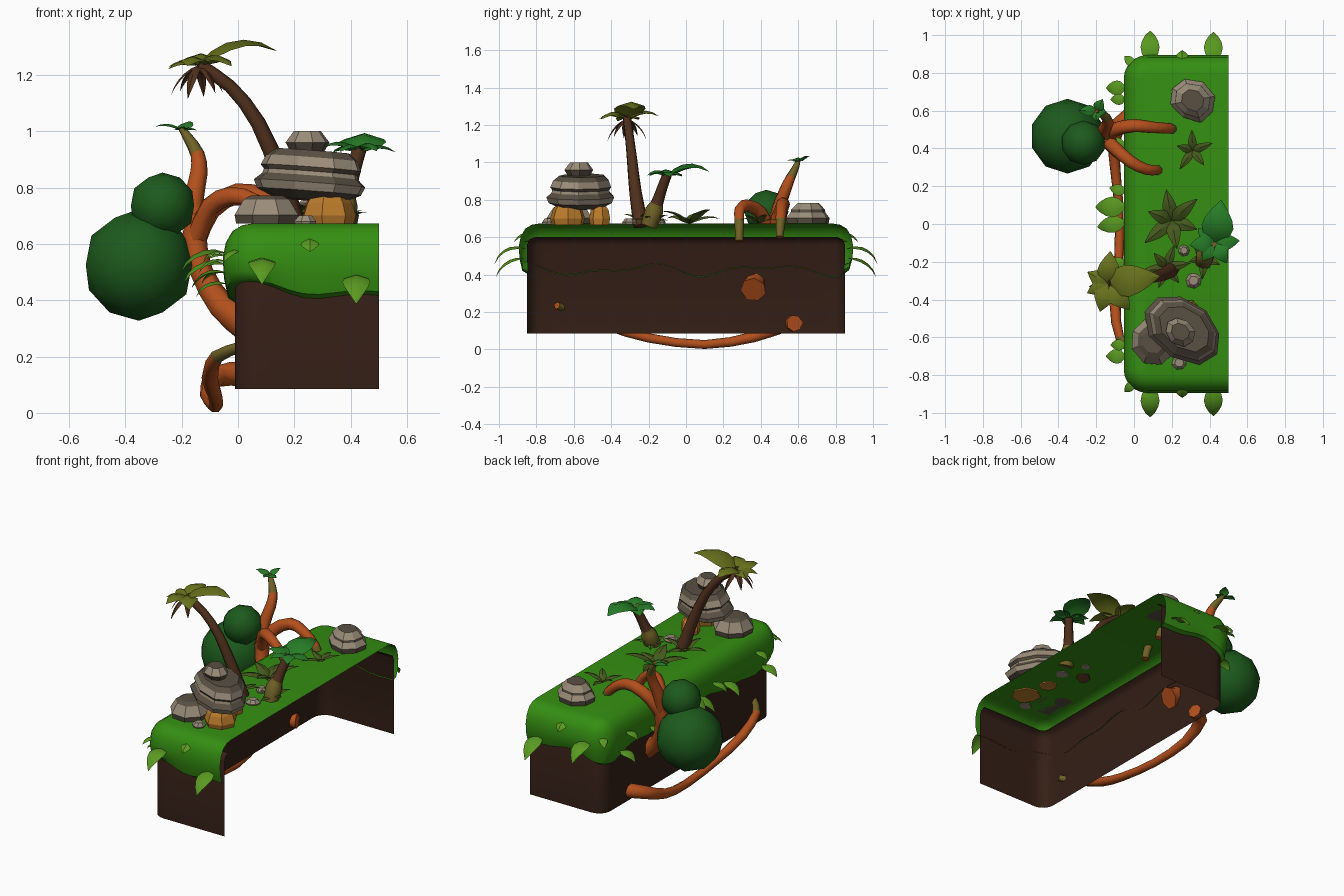
import bpy, bmesh, math, random
from mathutils import Vector as V, Matrix, Quaternion

if "Cube" in bpy.data.objects:
    bpy.data.objects.remove(bpy.data.objects["Cube"])
random.seed(4)

def mat(name, c):
    m = bpy.data.materials.new(name)
    m.diffuse_color = (*c, 1)
    m.use_nodes = True
    m.node_tree.nodes["Principled BSDF"].inputs["Base Color"].default_value = m.diffuse_color
    return m

GRASS = mat("grass", (0.035, 0.27, 0.006))
DIRT = mat("dirt", (0.035, 0.014, 0.008))
ORANGE = mat("orange_wood", (0.45, 0.08, 0.012))
OLIVE = mat("olive_wood", (0.16, 0.12, 0.02))
BROWN = mat("brown_wood", (0.08, 0.03, 0.012))
BUSH = mat("bush", (0.012, 0.1, 0.012))
STONE = mat("stone", (0.32, 0.26, 0.19))
DARK = mat("dark_stone", (0.1, 0.08, 0.055))
YELLOW = mat("yellow_stone", (0.5, 0.2, 0.025))
LEAF = mat("green_leaf", (0.02, 0.2, 0.02))
LIME = mat("lime_leaf", (0.1, 0.32, 0.015))
PALM = mat("palm_leaf", (0.14, 0.17, 0.012))
PLANT = mat("plant_leaf", (0.06, 0.1, 0.012))

def finish(name, bm, mats, smooth=None):
    me = bpy.data.meshes.new(name)
    bm.to_mesh(me)
    bm.free()
    for m in mats:
        me.materials.append(m)
    ob = bpy.data.objects.new(name, me)
    bpy.context.collection.objects.link(ob)
    if smooth:
        bpy.ops.object.select_all(action='DESELECT')
        ob.select_set(True)
        bpy.context.view_layer.objects.active = ob
        bpy.ops.object.shade_smooth_by_angle(angle=math.radians(smooth))
    return ob

def bridge(bm, a, b, closed, mi=0):
    n = len(a)
    for i in range(n if closed else n - 1):
        j = (i + 1) % n
        bm.faces.new((a[i], a[j], b[j], b[i])).material_index = mi

# U-shaped footprint of the block, open on the right: (point, outward normal)
foot = [(V((0.5 - 0.43 * i / 8, -0.85, 0)), V((0, -1, 0))) for i in range(8)]
for s, a0 in ((-1, 270), (1, 180)):
    for i in range(7):
        a = math.radians(a0 - 15 * i)
        n = V((math.cos(a), math.sin(a), 0))
        foot.append((V((0.07, 0.77 * s, 0)) + n * 0.08, n))
    if s < 0:
        foot += [(V((-0.01, -0.77 + 1.54 * i / 24, 0)), V((-1, 0, 0))) for i in range(1, 24)]
foot += [(V((0.07 + 0.43 * i / 8, 0.85, 0)), V((0, 1, 0))) for i in range(1, 9)]

def shell(name, profile, m, cap):
    """profile: (offset, z, wave strength)"""
    bm = bmesh.new()
    rows = []
    for d, z, w in profile:
        s, row, last = 0, [], foot[0][0]
        for p, n in foot:
            s += (p - last).length
            last = p
            wave = 0.6 * math.sin(9.5 * s + 3.6) + 0.4 * math.sin(17 * s)
            row.append(bm.verts.new(p + n * d + V((0, 0, z + w * wave))))
        rows.append(row)
    for a, b in zip(rows, rows[1:]):
        bridge(bm, b, a, False)
    if cap:
        bm.faces.new(rows[-1][::-1])
    finish(name, bm, [m], 45)

shell("dirt_walls", [(0, 0.085, 0), (0, 0.56, 0), (-0.012, 0.588, 0), (-0.04, 0.6, 0)], DIRT, False)
shell("grass_cap", [(-0.005, 0.425, 0.04), (0.025, 0.44, 0.035), (0.04, 0.49, 0.012), (0.044, 0.55, 0),
                    (0.033, 0.605, 0), (0.01, 0.645, 0), (-0.025, 0.666, 0), (-0.06, 0.672, 0)], GRASS, True)

def tube(name, pts, mats=(ORANGE, OLIVE), tip=0, sides=7):
    """pts: (x, y, z, radius), smoothed; the last `tip` spans use the second material"""
    P = [V(p) for p in pts]
    ring = []
    for i in range(len(P) - 1):
        a, b, c, d = P[max(i - 1, 0)], P[i], P[i + 1], P[min(i + 2, len(P) - 1)]
        for t in (0, 0.5):
            ring.append(0.5 * (2 * b + (c - a) * t + (2 * a - 5 * b + 4 * c - d) * t * t
                               + (3 * b - a - 3 * c + d) * t ** 3))
    ring.append(P[-1])
    bm = bmesh.new()
    q, old, rows = Quaternion(), V((0, 0, 1)), []
    for i, p in enumerate(ring):
        t = (ring[min(i + 1, len(ring) - 1)].xyz - ring[max(i - 1, 0)].xyz).normalized()
        q = old.rotation_difference(t) @ q
        old = t
        rows.append([bm.verts.new(p.xyz + q @ V((math.cos(k * math.tau / sides), math.sin(k * math.tau / sides), 0)) * p.w)
                     for k in range(sides)])
    for i, (a, b) in enumerate(zip(rows, rows[1:])):
        bridge(bm, a, b, True, int(i >= len(rows) - 1 - 2 * tip))
    bm.faces.new(rows[0][::-1])
    bm.faces.new(rows[-1])
    finish(name, bm, mats, 60)

def leaves(name, items, m):
    """items: (base, azimuth, elevation, length, width, droop)"""
    bm = bmesh.new()
    shape = [0.2, 0.85, 1, 0.85, 0.5, 0.03]
    for base, az, el, ln, wd, droop in items:
        az = math.radians(az)
        out, side = V((math.cos(az), math.sin(az), 0)), V((-math.sin(az), math.cos(az), 0))
        p, rows = V(base), []
        for i, w in enumerate(shape):
            e = math.radians(el - droop * i / 5)
            up = V((0, 0, math.cos(e))) - out * math.sin(e)
            half = side * w * wd / 2
            rows.append([bm.verts.new(v) for v in (p - half - up * w * wd * 0.16, p, p + half - up * w * wd * 0.16)])
            p = p + (out * math.cos(e) + V((0, 0, math.sin(e)))) * ln / 5
        for a, b in zip(rows, rows[1:]):
            bridge(bm, a, b, False)
    finish(name, bm, [m], 35)

def rock(name, c, rx, ry, tiers, mats, rot=0, tilt=(0, 0), n=8):
    """tiers: (scale, height); steep bands take the second material"""
    bm = bmesh.new()
    jit = [random.uniform(0.93, 1.06) for _ in range(n)]
    rows = [[bm.verts.new((rx * s * jit[k] * math.cos(k * math.tau / n), ry * s * jit[k] * math.sin(k * math.tau / n), z))
             for k in range(n)] for s, z in tiers]
    for i, (a, b) in enumerate(zip(rows, rows[1:])):
        bridge(bm, a, b, True, i % 2 if len(mats) > 1 else 0)
    bm.faces.new(rows[0][::-1])
    bm.faces.new(rows[-1])
    ob = finish(name, bm, mats)
    ob.location = c
    ob.rotation_euler = (math.radians(tilt[0]), math.radians(tilt[1]), math.radians(rot))

# Round bush on the left
for name, c, r in (("bush_large", (-0.352, 0.465, 0.525), 0.198), ("bush_small", (-0.268, 0.43, 0.735), 0.118)):
    bm = bmesh.new()
    bmesh.ops.create_icosphere(bm, subdivisions=2, radius=r, matrix=Matrix.Translation(c))
    finish(name, bm, [BUSH], 60)

# Twisted orange tree growing out of the left wall, and the sagging root below it
tube("tree_trunk", [(0.03, 0.36, 0.32, 0.07), (-0.06, 0.38, 0.38, 0.05), (-0.13, 0.43, 0.5, 0.042),
                    (-0.155, 0.46, 0.62, 0.045), (-0.14, 0.47, 0.7, 0.04)])
tube("tree_branch_up", [(-0.15, 0.46, 0.62, 0.04), (-0.16, 0.49, 0.74, 0.036), (-0.14, 0.53, 0.85, 0.032),
                        (-0.145, 0.56, 0.92, 0.026), (-0.18, 0.59, 0.98, 0.018), (-0.2, 0.6, 1.01, 0.012)], tip=2)
tube("tree_branch_back", [(-0.15, 0.46, 0.62, 0.04), (-0.1, 0.5, 0.72, 0.038), (0.0, 0.52, 0.78, 0.036),
                          (0.1, 0.51, 0.76, 0.032), (0.19, 0.505, 0.69, 0.028), (0.23, 0.5, 0.6, 0.02)], tip=1)
tube("tree_branch_front", [(-0.15, 0.45, 0.62, 0.036), (-0.1, 0.4, 0.73, 0.036), (-0.02, 0.33, 0.77, 0.034),
                           (0.06, 0.29, 0.75, 0.03), (0.12, 0.285, 0.69, 0.026), (0.15, 0.285, 0.58, 0.022)], tip=1)
tube("hanging_root", [(0.01, 0.58, 0.14, 0.045), (-0.08, 0.53, 0.13, 0.04), (-0.105, 0.36, 0.065, 0.03),
                      (-0.08, 0.1, 0.025, 0.025), (-0.08, -0.2, 0.06, 0.026), (-0.1, -0.42, 0.13, 0.03),
                      (-0.075, -0.6, 0.2, 0.024), (0.01, -0.69, 0.235, 0.02)], tip=1)
c = (-0.2, 0.6, 1.005)
leaves("tree_top_leaves", [(c, 180, 35, 0.1, 0.06, 70), (c, 60, 50, 0.08, 0.06, 70), (c, -10, 25, 0.06, 0.05, 70),
                           (c, 270, 30, 0.06, 0.05, 60)], LEAF)

# Tall leaning palm
tube("tall_palm_trunk", [(0.2, -0.24, 0.66, 0.042), (0.15, -0.27, 0.84, 0.034), (0.07, -0.29, 1.03, 0.028),
                         (-0.03, -0.305, 1.16, 0.024), (-0.14, -0.315, 1.235, 0.024)], (BROWN, BROWN))
c = (-0.14, -0.315, 1.235)
leaves("tall_palm_fronds", [(c, 8, 48, 0.32, 0.17, 95), (c, 85, 40, 0.19, 0.12, 90), (c, 150, 25, 0.13, 0.09, 70),
                            (c, 205, 25, 0.13, 0.08, 80), (c, 255, 35, 0.17, 0.11, 90), (c, 310, 35, 0.2, 0.12, 90)], PALM)
leaves("tall_palm_dead_fronds", [(c, a, -25, l, 0.035, 55) for a, l in
                                 ((20, 0.14), (80, 0.16), (140, 0.13), (190, 0.15), (250, 0.17), (310, 0.14))], BROWN)

# Short palm at the right edge
tube("short_palm_trunk", [(0.37, -0.2, 0.66, 0.045), (0.375, -0.17, 0.74, 0.05), (0.385, -0.155, 0.78, 0.034),
                          (0.41, -0.125, 0.87, 0.028), (0.43, -0.1, 0.935, 0.026)], (OLIVE, BROWN), tip=2)
c = (0.43, -0.1, 0.93)
leaves("short_palm_fronds", [(c, 82, 45, 0.26, 0.17, 100), (c, 5, 30, 0.14, 0.09, 80), (c, 185, 40, 0.15, 0.1, 90),
                             (c, 235, 35, 0.13, 0.08, 90), (c, 300, 40, 0.14, 0.09, 100), (c, 140, 30, 0.13, 0.09, 80)], LEAF)

# Low star-shaped plants
for name, c, n, ln, w, a0, m in (("ground_plant_middle", (0.2, 0.02, 0.675), 6, 0.2, 0.075, 40, PLANT),
                                 ("ground_plant_back", (0.31, 0.39, 0.675), 5, 0.13, 0.045, 20, PLANT),
                                 ("ground_plant_palm", (0.17, -0.23, 0.675), 6, 0.15, 0.05, 10, PLANT),
                                 ("ground_plant_right", (0.37, -0.18, 0.675), 5, 0.12, 0.045, 50, PLANT)):
    leaves(name, [(c, a0 + 360 * i / n, 48 - 14 * (i % 2), ln * (1 - 0.12 * (i % 3)), w, 65) for i in range(n)], m)

# Leaves hanging over the front, back and left edges of the grass
for s, end in ((-1, "front"), (1, "back")):
    a = 90 * s
    leaves("rim_leaves_" + end, [((0.085, 0.86 * s, 0.54), a, 15, 0.21, 0.1, 105), ((0.42, 0.865 * s, 0.49), a, 0, 0.2, 0.1, 85),
                                 ((0.255, 0.872 * s, 0.62), a, -25, 0.07, 0.065, 50),
                                 ((0.0, 0.84 * s, 0.58), a + 45 * s, 0, 0.09, 0.05, 80)], LIME)
leaves("rim_leaves_left", [((-0.045, y, z), 180 + t, 15, ln, w, 100) for y, z, ln, w, t in
       ((0.09, 0.57, 0.2, 0.11, 0), (0.01, 0.53, 0.19, 0.09, 10), (0.17, 0.5, 0.11, 0.06, -15), (0.66, 0.56, 0.1, 0.06, 0),
        (-0.2, 0.54, 0.12, 0.06, 8), (-0.32, 0.5, 0.15, 0.07, -8), (-0.64, 0.57, 0.1, 0.06, 0), (-0.7, 0.46, 0.13, 0.08, 0),
        (0.42, 0.5, 0.15, 0.08, 0), (0.72, 0.46, 0.13, 0.08, 0))], LIME)

# Stacked stones
rock("slab_stone", (0.255, -0.555, 0.755), 0.235, 0.155,
     [(0.6, 0), (0.93, 0.03), (1, 0.06), (0.86, 0.085), (0.84, 0.1), (0.9, 0.115), (0.82, 0.15), (0.66, 0.175)],
     [DARK, STONE], -37, (-4, 3), 9)
rock("top_stone", (0.245, -0.57, 0.925), 0.088, 0.07, [(0.75, 0), (1, 0.035), (0.62, 0.075)], [DARK, STONE], -37)
GREY = [(0.95, 0), (1, 0.03), (0.72, 0.085), (0.5, 0.1)]
rock("grey_stone_front", (0.1, -0.62, 0.672), 0.118, 0.128, GREY, [DARK, STONE], 20)
rock("grey_stone_back", (0.31, 0.655, 0.672), 0.13, 0.11,
     [(0.95, 0), (1, 0.03), (0.8, 0.06), (0.78, 0.075), (0.5, 0.11)], [DARK, STONE], -30)
for i, (x, y, r, h) in enumerate(((0.32, -0.63, 0.095, 0.115), (0.29, -0.46, 0.06, 0.1))):
    rock(f"yellow_stone_{i}", (x, y, 0.665), r, r, [(0.9, 0), (1, 0.035), (0.85, 0.08), (0.6, h)], [YELLOW], 15 * i, n=7)
for i, (x, y, r) in enumerate(((0.265, -0.14, 0.032), (0.315, -0.3, 0.043), (0.24, -0.735, 0.04))):
    rock(f"pebble_{i}", (x, y, 0.668), r, r, [(0.9, 0), (1, 0.012), (0.6, 0.032)], [STONE], 20 * i, n=7)
